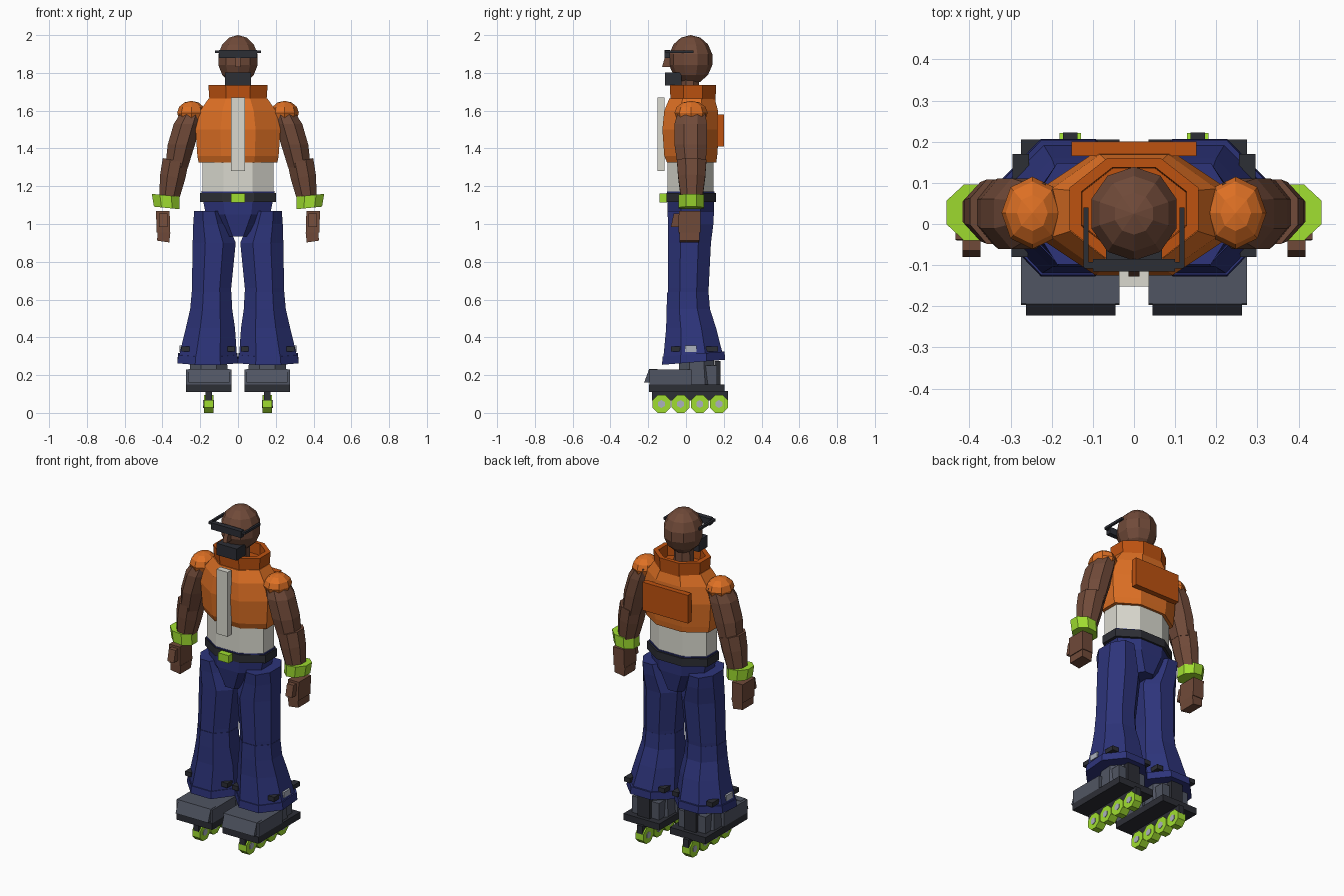
import bpy, bmesh, math
from mathutils import Matrix


def material(name, rgb):
    m = bpy.data.materials.new(name)
    lin = [(c / 255 / 12.92) if c < 11 else ((c / 255 + 0.055) / 1.055) ** 2.4 for c in rgb]
    m.diffuse_color = (*lin, 1)
    return m


ORANGE = material("orange", (222, 112, 36))
BURNT = material("burnt_orange", (190, 82, 16))
SKIN = material("brown_skin", (112, 74, 57))
NAVY = material("navy", (45, 52, 122))
CREAM = material("off_white", (218, 217, 207))
LIME = material("lime", (160, 222, 48))
SLATE = material("slate", (80, 85, 98))
DARK = material("charcoal", (44, 46, 53))
GREY = material("light_grey", (172, 177, 190))


def finish(bm, name, mat):
    bmesh.ops.recalc_face_normals(bm, faces=bm.faces)
    me = bpy.data.meshes.new(name)
    bm.to_mesh(me)
    bm.free()
    me.materials.append(mat)
    ob = bpy.data.objects.new(name, me)
    bpy.context.collection.objects.link(ob)
    return ob


def loft(name, mat, rings, s=1, n=8, tx=0, ty=0):
    """Skin flat-fronted rings (cx, cy, z, half width, half depth); tx, ty tilt them."""
    bm = bmesh.new()
    k = 1 / math.cos(math.pi / n)
    loops = []
    for cx, cy, z, rx, ry in rings:
        loop = []
        for i in range(n):
            a = (i + 0.5) * 2 * math.pi / n
            dx, dy = rx * k * math.cos(a), ry * k * math.sin(a)
            loop.append(bm.verts.new((s * (cx + dx), cy + dy, z + tx * dx + ty * dy)))
        loops.append(loop)
    for a, b in zip(loops, loops[1:]):
        for i in range(n):
            j = (i + 1) % n
            bm.faces.new((a[i], a[j], b[j], b[i]))
    bm.faces.new(loops[0])
    bm.faces.new(loops[-1])
    return finish(bm, name, mat)


def box(name, mat, x, y, z, s=1, lean=0):
    """Box from ranges; lean shifts the top front edge back."""
    bm = bmesh.new()
    bmesh.ops.create_cube(bm, size=1)
    for v in bm.verts:
        px, py, pz = (r[1] if c > 0 else r[0] for r, c in zip((x, y, z), v.co))
        if v.co.y < 0 and v.co.z > 0:
            py += lean
        v.co = (s * px, py, pz)
    return finish(bm, name, mat)


def ball(name, mat, c, r, seg, rings):
    bm = bmesh.new()
    bmesh.ops.create_uvsphere(bm, u_segments=seg, v_segments=rings, radius=1)
    bmesh.ops.transform(bm, matrix=Matrix.Translation(c) @ Matrix.Diagonal((*r, 1)), verts=bm.verts)
    return finish(bm, name, mat)


def disc(name, mat, c, r, width, n=8):
    """Cylinder lying along x."""
    bm = bmesh.new()
    bmesh.ops.create_cone(bm, cap_ends=True, segments=n, radius1=r, radius2=r, depth=width)
    m = Matrix.Translation(c) @ Matrix.Rotation(math.pi / 2, 4, 'Y') @ Matrix.Rotation(math.pi / n, 4, 'Z')
    bmesh.ops.transform(bm, matrix=m, verts=bm.verts)
    return finish(bm, name, mat)


# Head, beard, nose, glasses
ball("head", SKIN, (0, 0.025, 1.87), (0.112, 0.117, 0.13), 10, 7)
loft("neck", SKIN, [(0, 0.02, 1.62, 0.055, 0.05), (0, 0.02, 1.8, 0.052, 0.047)])
box("beard", DARK, (-0.068, 0.068), (-0.11, -0.025), (1.733, 1.803))
box("nose", SKIN, (-0.013, 0.013), (-0.127, -0.07), (1.83, 1.9), lean=0.02)
box("glasses_front", DARK, (-0.1, 0.1), (-0.115, -0.085), (1.88, 1.92))
box("glasses_brow", DARK, (-0.122, 0.122), (-0.108, -0.092), (1.904, 1.918))
for s in (-1, 1):
    box("glasses_arm", DARK, (0.11, 0.123), (-0.105, 0.04), (1.904, 1.918), s)

# Jacket, collar, zip strip and back panel
loft("jacket", ORANGE, [(0, 0.03, 1.325, 0.208, 0.13), (0, 0.025, 1.36, 0.215, 0.14),
                        (0, 0.025, 1.5, 0.225, 0.15), (0, 0.027, 1.6, 0.2, 0.142),
                        (0, 0.032, 1.665, 0.155, 0.12)])
loft("collar", BURNT, [(0, 0.037, 1.64, 0.15, 0.118), (0, 0.037, 1.735, 0.157, 0.123),
                       (0, 0.037, 1.735, 0.128, 0.1), (0, 0.037, 1.668, 0.125, 0.098)])
box("zip_strip", CREAM, (-0.037, 0.037), (-0.152, -0.115), (1.28, 1.67))
box("back_panel", BURNT, (-0.152, 0.152), (0.165, 0.2), (1.41, 1.58))

# Waist, belt, hips
loft("shirt", CREAM, [(0, 0.024, 1.15, 0.188, 0.122), (0, 0.024, 1.34, 0.188, 0.122)])
loft("belt", DARK, [(0, 0.028, 1.117, 0.202, 0.132), (0, 0.028, 1.165, 0.202, 0.132)])
box("buckle", LIME, (-0.036, 0.036), (-0.14, -0.1), (1.115, 1.161))
loft("hips", NAVY, [(0, 0.025, 0.935, 0.07, 0.105), (0, 0.025, 1.05, 0.17, 0.122),
                    (0, 0.025, 1.172, 0.195, 0.125)])

for s in (-1, 1):
    # Arm
    ball("shoulder_cap", ORANGE, (s * 0.247, 0.027, 1.588), (0.075, 0.088, 0.064), 8, 6)
    loft("upper_arm", SKIN, [(0.325, 0.03, 1.3, 0.06, 0.073), (0.3, 0.025, 1.42, 0.072, 0.086),
                             (0.268, 0.025, 1.53, 0.072, 0.086), (0.24, 0.03, 1.6, 0.055, 0.07)], s)
    loft("forearm", SKIN, [(0.368, 0.03, 1.12, 0.05, 0.055), (0.346, 0.03, 1.25, 0.066, 0.072),
                           (0.33, 0.03, 1.335, 0.068, 0.078)], s, tx=0.2)
    loft("wristband", LIME, [(0.377, 0.028, 1.085, 0.068, 0.067),
                             (0.383, 0.028, 1.152, 0.073, 0.068)], s, tx=0.1)
    loft("palm", SKIN, [(0.395, 0.018, 0.955, 0.036, 0.058), (0.398, 0.02, 1.068, 0.036, 0.058)], s, n=4)
    loft("fingers", SKIN, [(0.396, 0.018, 0.907, 0.032, 0.052), (0.392, 0.018, 0.96, 0.034, 0.054)],
         s, n=4, tx=0.15)
    box("thumb", SKIN, (0.373, 0.417), (-0.08, -0.03), (0.985, 1.055), s, lean=0.015)

    # Flared trouser leg with hem and tabs
    loft("thigh", NAVY, [(0.14, 0.01, 0.6, 0.103, 0.106), (0.14, 0.012, 0.66, 0.104, 0.108),
                         (0.126, 0.018, 0.9, 0.114, 0.114), (0.145, 0.025, 1.0, 0.092, 0.12),
                         (0.155, 0.025, 1.068, 0.077, 0.123)], s)
    loft("flared_shin", NAVY, [(0.16, 0.04, 0.29, 0.155, 0.16), (0.146, 0.027, 0.45, 0.13, 0.132),
                               (0.142, 0.012, 0.55, 0.111, 0.115), (0.14, 0.01, 0.64, 0.105, 0.109)], s)
    loft("hem", NAVY, [(0.16, 0.04, 0.268, 0.161, 0.167), (0.16, 0.04, 0.312, 0.157, 0.164)], s, ty=0.08)
    for cx, cy in ((0.278, -0.055), (0.035, -0.055), (0.275, 0.13), (0.045, 0.13)):
        box("hem_tab", DARK, (cx - 0.02, cx + 0.02), (cy - 0.025, cy + 0.04), (0.325, 0.352), s)
    box("hem_reflector", GREY, (0.285, 0.311), (-0.005, 0.055), (0.323, 0.357), s)

    # Skate boot
    box("boot_toe", SLATE, (0.035, 0.275), (-0.193, 0.03), (0.15, 0.23), s)
    box("toe_cap", SLATE, (0.045, 0.262), (-0.222, -0.15), (0.16, 0.232), s, lean=0.027)
    loft("boot_ankle", SLATE, [(0.155, 0.06, 0.15, 0.105, 0.1), (0.155, 0.055, 0.3, 0.095, 0.09)], s)
    box("boot_heel", SLATE, (0.065, 0.245), (0.08, 0.165), (0.15, 0.25), s)
    box("heel_strap", DARK, (0.115, 0.195), (0.15, 0.183), (0.15, 0.275), s)
    box("sole", DARK, (0.035, 0.275), (-0.197, 0.205), (0.11, 0.15), s)
    box("wheel_frame", DARK, (0.137, 0.173), (-0.18, 0.222), (0.065, 0.115), s)
    for i in range(4):
        y = -0.13 + 0.1015 * i
        disc("wheel", LIME, (s * 0.155, y, 0.047), 0.051, 0.052)
        disc("wheel_hub", GREY, (s * 0.155, y, 0.047), 0.021, 0.058, 6)
